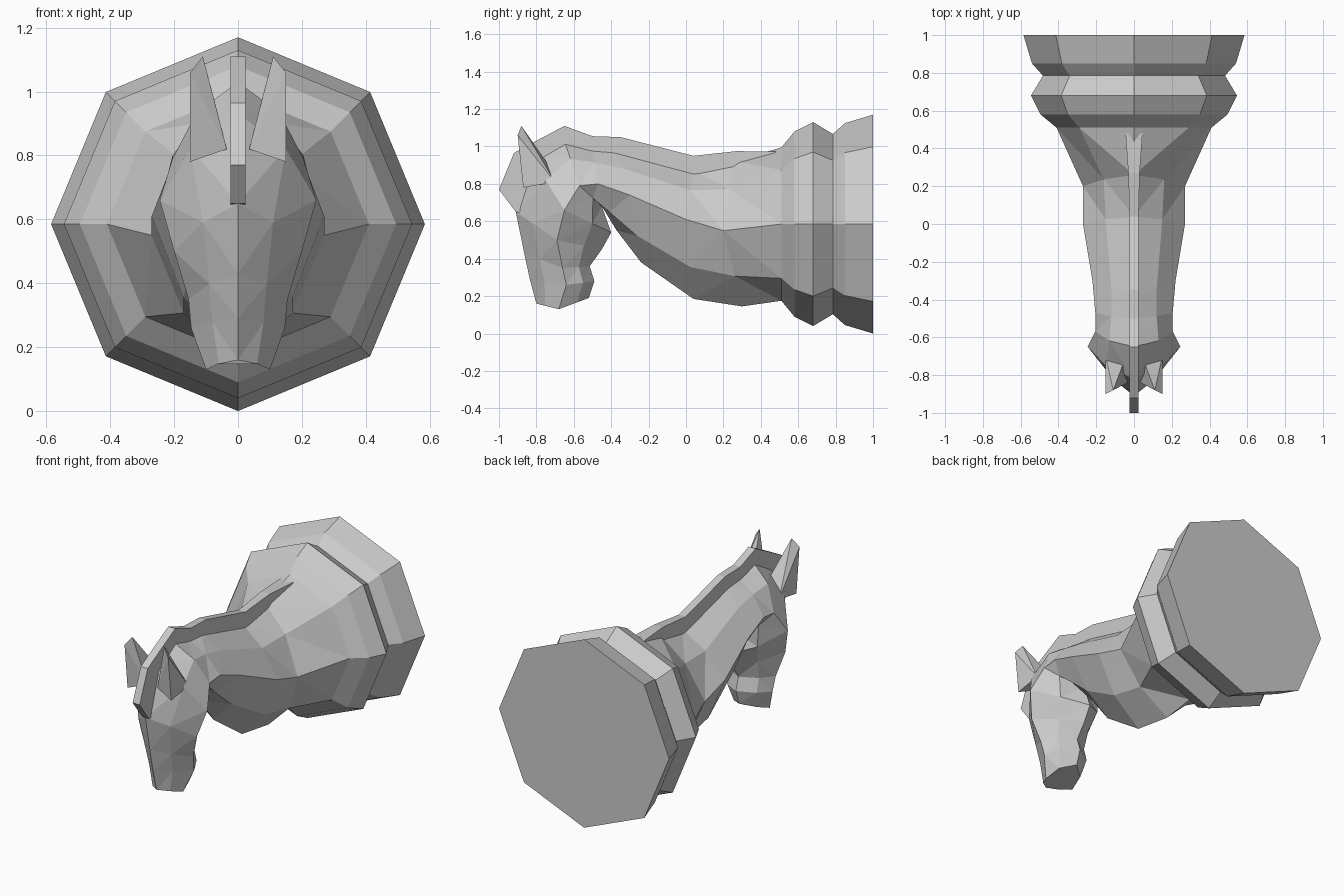
import bpy
import bmesh
from math import sin, cos, pi
from mathutils import Vector

cube = bpy.data.objects.get("Cube")
if cube:
    bpy.data.objects.remove(cube, do_unlink=True)

grey = bpy.data.materials.new("light_grey")
grey.use_nodes = True
colour = (0.6, 0.6, 0.6, 1)
grey.diffuse_color = colour
for node in grey.node_tree.nodes:
    if node.type == "BSDF_PRINCIPLED":
        node.inputs["Base Color"].default_value = colour


def finish(name, bm):
    """Turn a bmesh into a flat shaded object with the shared material."""
    bmesh.ops.triangulate(bm, faces=[f for f in bm.faces if len(f.verts) == 4],
                          quad_method="SHORT_EDGE")
    bmesh.ops.recalc_face_normals(bm, faces=bm.faces)
    mesh = bpy.data.meshes.new(name)
    bm.to_mesh(mesh)
    bm.free()
    mesh.materials.append(grey)
    obj = bpy.data.objects.new(name, mesh)
    bpy.context.scene.collection.objects.link(obj)
    return obj


def loft(name, rings):
    """Bridge matching rings of points and close both ends."""
    bm = bmesh.new()
    loops = [[bm.verts.new(point) for point in ring] for ring in rings]
    for first, second in zip(loops, loops[1:]):
        count = len(first)
        for i in range(count):
            j = (i + 1) % count
            bm.faces.new((first[i], first[j], second[j], second[i]))
    bm.faces.new(loops[0])
    bm.faces.new(loops[-1])
    return finish(name, bm)


def octagon(y, radius):
    centre = 0.585
    return [Vector((radius * sin(i * pi / 4), y, centre + radius * cos(i * pi / 4)))
            for i in range(8)]


def section(top, side, bottom, upper_width, side_width, lower_width):
    """Mirrored eight-sided ring given by its crest, flank and underside (y, z)."""
    crest, flank, under = (Vector((0, *p)) for p in (top, side, bottom))
    upper = crest.lerp(flank, 0.4)
    lower = flank.lerp(under, 0.6)
    half = []
    for point, width in ((upper, upper_width), (flank, side_width), (lower, lower_width)):
        half.append(Vector((width, point.y, point.z)))
    mirrored = [Vector((-p.x, p.y, p.z)) for p in reversed(half)]
    return [crest, *half, under, *mirrored]


# Turned octagonal base, lying with its foot towards the back
collar = octagon(.51, .41)
loft("base", [octagon(1, .585), octagon(.85, .54), octagon(.785, .482),
              octagon(.68, .545), octagon(.58, .495), collar])

# Neck and head as one continuous bent loft, from the collar to the muzzle
loft("neck_and_head", [
    collar,
    section((.26, .92), (.2, .55), (.3, .145), .16, .27, .17),
    section((.04, .87), (0, .61), (.04, .185), .15, .27, .17),
    section((-.37, .98), (-.3, .74), (-.24, .38), .12, .22, .14),
    section((-.5, .99), (-.47, .8), (-.37, .55), .12, .205, .13),
    section((-.65, 1.03), (-.57, .79), (-.45, .68), .13, .205, .15),
    section((-.82, .93), (-.65, .66), (-.4, .54), .15, .245, .14),
    section((-.91, .65), (-.69, .5), (-.45, .45), .11, .2, .11),
    section((-.865, .43), (-.66, .35), (-.515, .36), .09, .155, .1),
    section((-.835, .29), (-.64, .26), (-.49, .28), .08, .147, .1),
    section((-.8, .16), (-.68, .13), (-.52, .19), .06, .1, .08),
])


def strip(outer, inner, width):
    """Four-sided cross-section of the mane between two (y, z) points."""
    return [(width, *outer), (-width, *outer), (-width, *inner), (width, *inner)]


# Upright mane running from the neck over the poll to the forelock
thin = .024
loft("mane", [
    strip((.48, .972), (.48, .9), .045),
    strip((.27, .975), (.27, .88), .03),
    strip((.04, .95), (.04, .82), thin),
    strip((-.35, 1.05), (-.35, .93), thin),
    strip((-.5, 1.055), (-.5, .93), thin),
    strip((-.65, 1.11), (-.63, .96), thin),
    strip((-.82, 1.02), (-.75, .9), thin),
    strip((-.92, .965), (-.8, .86), thin),
    strip((-1, .77), (-.84, .74), thin),
    strip((-.91, .65), (-.86, .64), thin),
])

# Pointed ears, mirrored left and right
ear_points = [(.035, -.84, .82), (.15, -.87, .78), (.15, -.7, .81),
              (.05, -.72, .88), (.11, -.88, 1.11), (.15, -.9, 1.06)]
for name, sign in (("left_ear", 1), ("right_ear", -1)):
    bm = bmesh.new()
    for x, y, z in ear_points:
        bm.verts.new((sign * x, y, z))
    bmesh.ops.convex_hull(bm, input=bm.verts)
    finish(name, bm)
